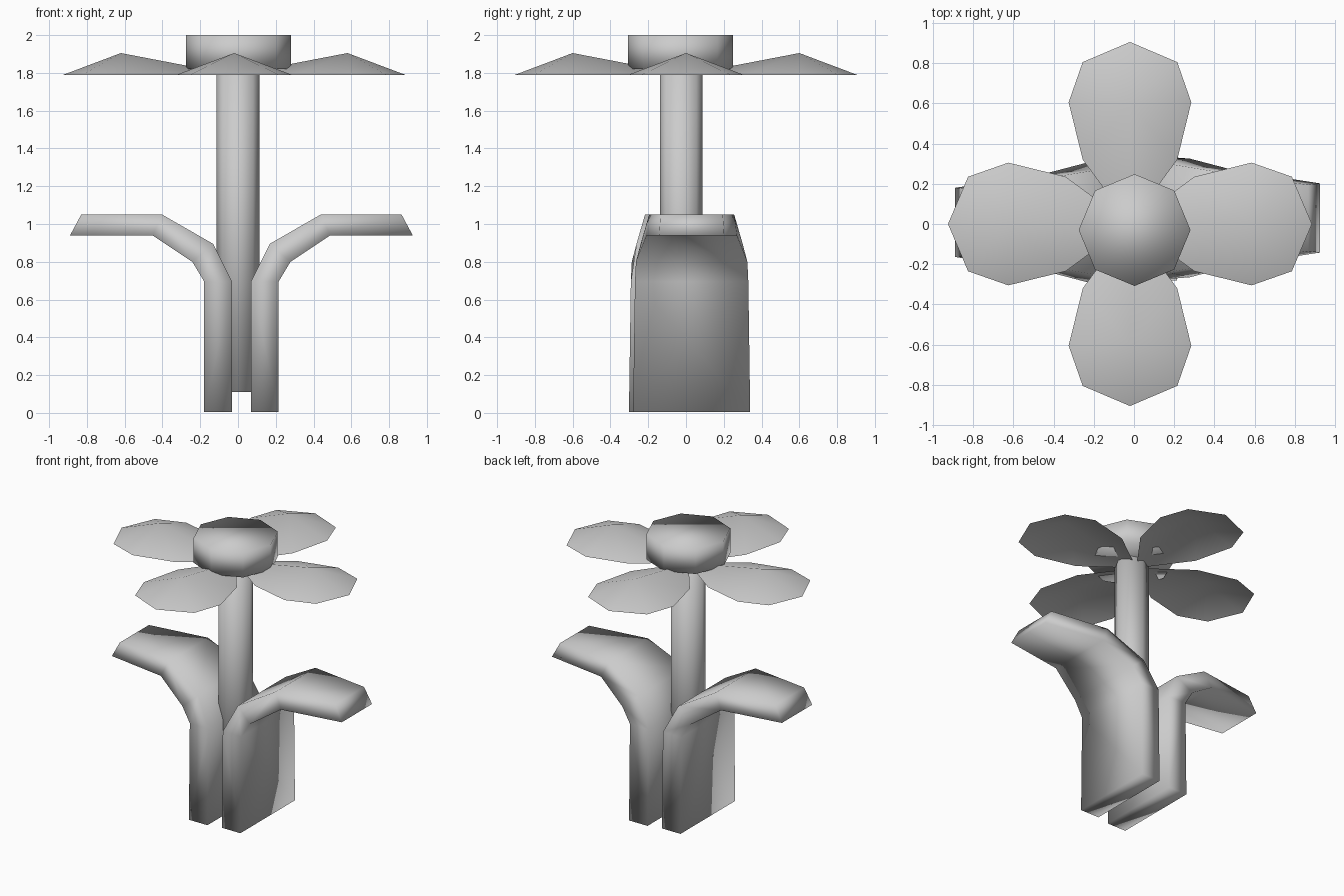
import bpy
import bmesh
from math import radians
from mathutils import Matrix, Vector

cube = bpy.data.objects.get("Cube")
if cube:
    bpy.data.objects.remove(cube, do_unlink=True)

# One plain grey for everything
GREY = (0.6, 0.6, 0.6, 1.0)
grey = bpy.data.materials.new("plain_grey")
grey.use_nodes = True
grey.diffuse_color = GREY
grey.node_tree.nodes["Principled BSDF"].inputs["Base Color"].default_value = GREY


def finish(bm, name, closed=True):
    """Turn a bmesh into a smooth shaded object."""
    if closed:
        bmesh.ops.recalc_face_normals(bm, faces=bm.faces[:])
    for face in bm.faces:
        face.smooth = True
    mesh = bpy.data.meshes.new(name)
    bm.to_mesh(mesh)
    bm.free()
    mesh.materials.append(grey)
    obj = bpy.data.objects.new(name, mesh)
    bpy.context.collection.objects.link(obj)
    return obj


def octagon_column(name, centre, radius, bottom, top):
    bm = bmesh.new()
    place = Matrix.Translation((*centre, (bottom + top) / 2))
    bmesh.ops.create_cone(bm, cap_ends=True, segments=8, radius1=radius,
                          radius2=radius, depth=top - bottom, matrix=place)
    return finish(bm, name)


def petal(name, angle):
    """Shallow open cone over a stretched octagon, pointing outward."""
    side = [(0.805, 0.235), (0.605, 0.305), (0.32, 0.235)]
    rim = [(0.905, 0)] + side + [(0, 0)] + [(u, -v) for u, v in reversed(side)]
    bm = bmesh.new()
    apex = bm.verts.new((0.6, 0, 1.905))
    verts = [bm.verts.new((u, v, 1.79)) for u, v in rim]
    for i, vert in enumerate(verts):
        bm.faces.new((apex, vert, verts[(i + 1) % len(verts)]))
    bm.transform(Matrix.Translation((-0.02, 0, 0)) @ Matrix.Rotation(radians(angle), 4, "Z"))
    return finish(bm, name, closed=False)


def leaf(name, side, shift_x, centre_y):
    """Thick strap of rectangular sections that bends outward."""
    # inner point (x, z), outer point (x, z), inner and outer half width
    sections = [
        ((0.05, 0.005), (0.197, 0.005), 0.31, 0.31),
        ((0.05, 0.695), (0.197, 0.695), 0.30, 0.30),
        ((0.15, 0.895), (0.26, 0.80), 0.27, 0.295),
        ((0.42, 1.05), (0.47, 0.94), 0.225, 0.24),
        ((0.848, 1.05), (0.907, 0.94), 0.165, 0.172),
    ]
    bm = bmesh.new()
    rings = []
    for (xi, zi), (xo, zo), wi, wo in sections:
        corners = [(xi, -wi, zi), (xi, wi, zi), (xo, wo, zo), (xo, -wo, zo)]
        rings.append([bm.verts.new((side * x + shift_x, y + centre_y, z))
                      for x, y, z in corners])
    for a, b in zip(rings, rings[1:]):
        for i in range(4):
            j = (i + 1) % 4
            bm.faces.new((a[i], a[j], b[j], b[i]))
    bm.faces.new(rings[0])
    bm.faces.new(rings[-1])
    return finish(bm, name)


# Flower head and stem
octagon_column("flower_head", (0.003, -0.03), 0.278, 1.82, 2.0)
octagon_column("stem", (0, -0.025), 0.113, 0.11, 1.84)

# Four petals around the head
for label, turn in (("left", 0), ("back", 90), ("right", 180), ("front", 270)):
    petal(label + "_petal", turn)

# Pair of bending leaves
leaf("left_leaf", 1, 0.018, 0.03)
leaf("right_leaf", -1, 0.018, 0.008)
